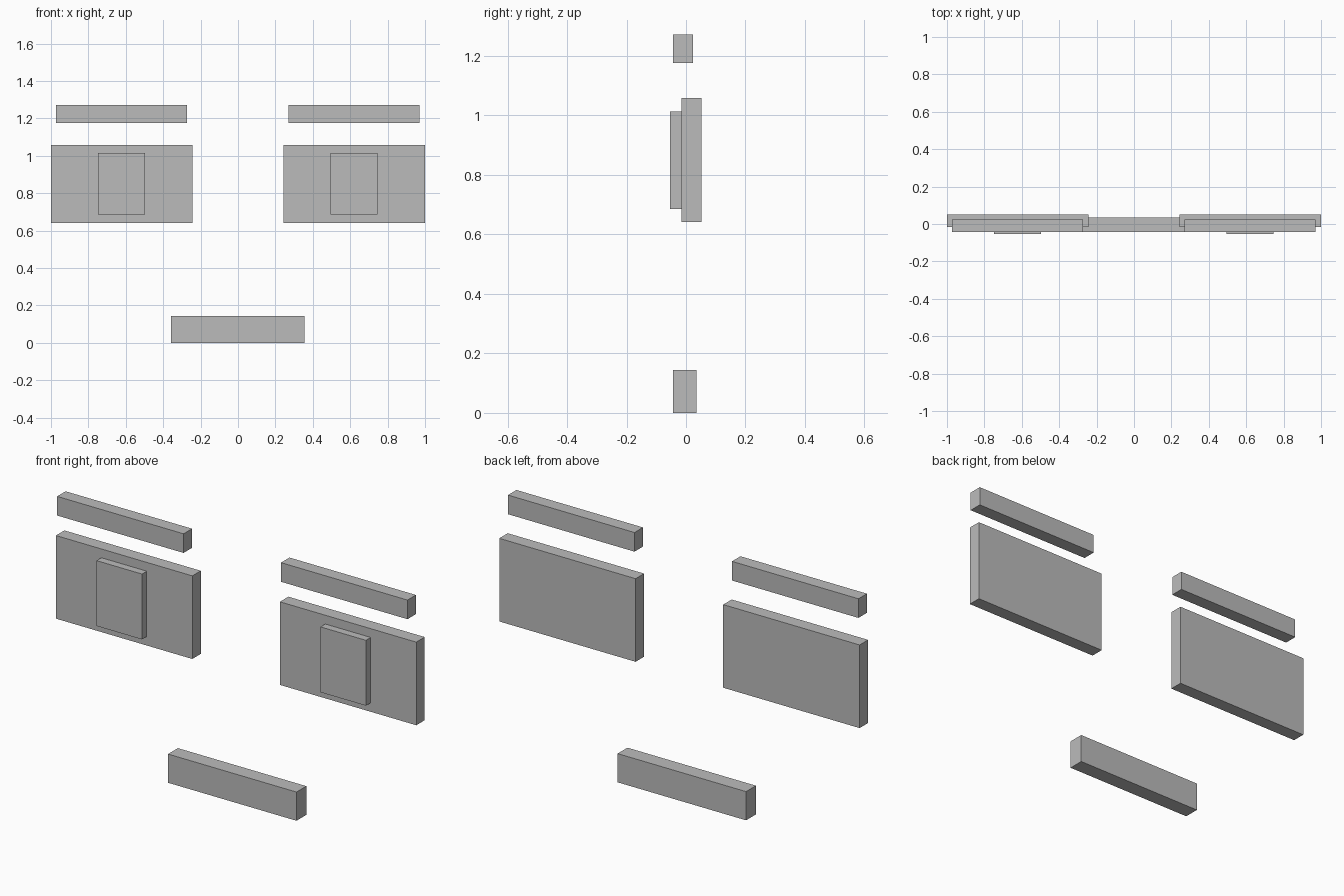
import bpy

# Remove the default object
cube = bpy.data.objects.get("Cube")
if cube:
    bpy.data.objects.remove(cube, do_unlink=True)

# Single plain colour
grey = bpy.data.materials.new("plain grey")
grey.use_nodes = True
colour = (0.5, 0.5, 0.5, 1.0)
grey.diffuse_color = colour
grey.node_tree.nodes["Principled BSDF"].inputs["Base Color"].default_value = colour


def block(name, x, y, z):
    """Flat-faced box spanning the given (low, high) ranges."""
    spans = (x, y, z)
    bpy.ops.mesh.primitive_cube_add(size=1, location=[(a + b) / 2 for a, b in spans])
    ob = bpy.context.object
    ob.name = ob.data.name = name
    ob.scale = [b - a for a, b in spans]
    bpy.ops.object.transform_apply(location=False, rotation=False, scale=True)
    ob.data.materials.append(grey)
    return ob


# Eye groups: the left one is the right one shifted sideways
for side, shift in (("right", 0.0), ("left", 1.243)):
    block(side + "_eyebrow", (-0.974 + shift, -0.272 + shift), (-0.043, 0.024), (1.176, 1.272))
    block(side + "_eye", (-1.0 + shift, -0.243 + shift), (-0.015, 0.052), (0.641, 1.058))
    # Pupil stands proud of the eye and is seated slightly into it
    block(side + "_pupil", (-0.748 + shift, -0.496 + shift), (-0.053, -0.010), (0.686, 1.014))

# Mouth
block("mouth", (-0.358, 0.355), (-0.043, 0.035), (0.0, 0.144))
